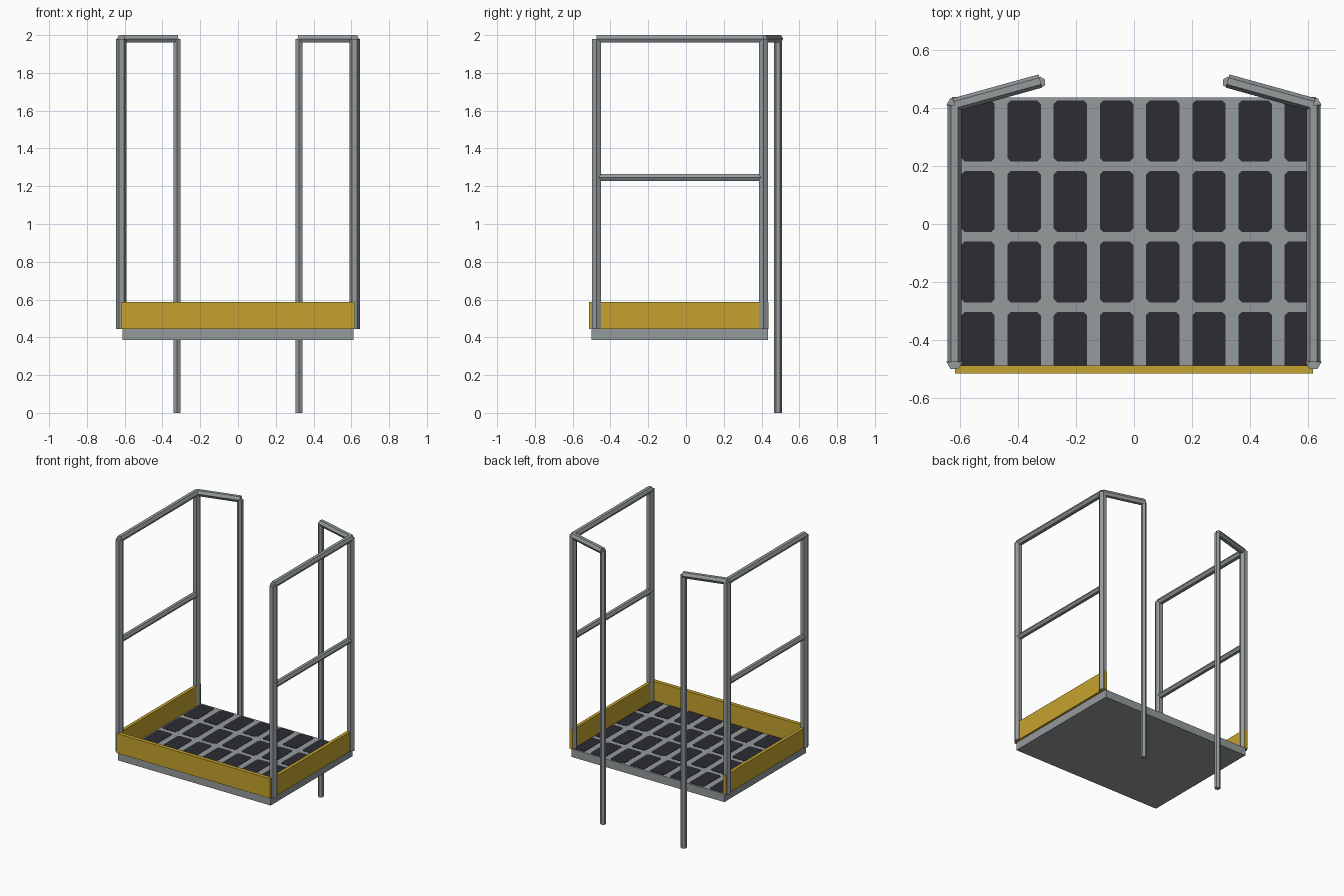
import bpy, bmesh, math
from mathutils import Vector, Matrix

if "Cube" in bpy.data.objects:
    bpy.data.objects.remove(bpy.data.objects["Cube"])


def material(name, rgb):
    m = bpy.data.materials.new(name)
    m.diffuse_color = (*rgb, 1)
    m.use_nodes = True
    m.node_tree.nodes["Principled BSDF"].inputs["Base Color"].default_value = m.diffuse_color
    return m


STEEL = material("grey steel", (0.30, 0.325, 0.335))
YELLOW = material("safety yellow", (0.56, 0.365, 0.026))
DARK = material("dark grating", (0.025, 0.025, 0.034))


def finish(name, bm, mat):
    bmesh.ops.recalc_face_normals(bm, faces=bm.faces)
    me = bpy.data.meshes.new(name)
    bm.to_mesh(me)
    bm.free()
    me.materials.append(mat)
    ob = bpy.data.objects.new(name, me)
    bpy.context.collection.objects.link(ob)
    return ob


def box(name, lo, hi, mat):
    lo, hi = Vector(lo), Vector(hi)
    bm = bmesh.new()
    bmesh.ops.create_cube(bm, size=1, matrix=Matrix.Translation((lo + hi) / 2)
                          @ Matrix.Diagonal((*(hi - lo), 1)))
    return finish(name, bm, mat)


def tube(name, a, b, r, point):
    """Six-sided bar from a to b with one of its corners towards 'point'."""
    a, b = Vector(a), Vector(b)
    axis = (b - a).normalized()
    u = Vector(point)
    u = (u - axis * u.dot(axis)).normalized()
    v = axis.cross(u)
    bm = bmesh.new()
    rings = []
    for p in (a, b):
        rings.append([bm.verts.new(p + r * (math.cos(k * math.pi / 3) * u
                                            + math.sin(k * math.pi / 3) * v))
                      for k in range(6)])
    for k in range(6):
        j = (k + 1) % 6
        bm.faces.new((rings[0][k], rings[0][j], rings[1][j], rings[1][k]))
    bm.faces.new(rings[0])
    bm.faces.new(rings[1])
    return finish(name, bm, STEEL)


# Platform deck
TOP = 0.445
X, Y0, Y1 = 0.612, -0.50, 0.435
box("platform_deck", (-X, Y0, 0.387), (X, Y1, TOP), STEEL)

# Dark grating openings: thin plates with clipped corners
bm = bmesh.new()
c, z = 0.012, TOP + 0.002
for i in range(8):
    for j in range(4):
        cx, cy = -0.537 + 0.159 * i, 0.32 - 0.2425 * j
        x0, x1 = cx - 0.0575, min(cx + 0.0575, X - 0.002)
        y0, y1 = max(cy - 0.105, Y0 + 0.002), cy + 0.105
        pts = [(x0 + c, y0), (x1 - c, y0), (x1, y0 + c), (x1, y1 - c),
               (x1 - c, y1), (x0 + c, y1), (x0, y1 - c), (x0, y0 + c)]
        f = bm.faces.new([bm.verts.new((x, y, z)) for x, y in pts])
        ext = bmesh.ops.extrude_face_region(bm, geom=[f], use_keep_orig=True)
        for v in ext["geom"]:
            if isinstance(v, bmesh.types.BMVert):
                v.co.z = TOP - 0.001
finish("deck_grating", bm, DARK)

# Front toe board
box("front_toe_board", (-0.616, -0.514, TOP), (0.616, -0.486, 0.587), YELLOW)

# Railings and side toe boards, mirrored left and right
PX, PF, PB, RZ = 0.6175, -0.475, 0.41, 1.98
for side, s in (("left", -1), ("right", 1)):
    xs = sorted((s * 0.603, s * 0.627))
    box(side + "_toe_board", (xs[0], -0.488, TOP), (xs[1], 0.437, 0.587), YELLOW)
    for end, y in (("front", PF), ("back", PB)):
        tube(f"{side}_{end}_post", (s * PX, y, TOP), (s * PX, y, RZ), 0.0275, (1, 0, 0))
    tube(side + "_top_rail", (s * PX, PF, RZ), (s * PX, PB, RZ), 0.0235, (1, 0, 0))
    tube(side + "_mid_rail", (s * PX, PF + 0.01, 1.247), (s * PX, PB - 0.01, 1.247),
         0.021, (1, 0, 0))
    # Angled return and long ladder post at the back
    tube(side + "_return_rail", (s * PX, PB, RZ), (s * 0.322, 0.492, RZ), 0.0235, (0, 1, 0))
    tube(side + "_ladder_post", (s * 0.323, 0.487, 0), (s * 0.323, 0.487, RZ),
         0.02, (0, 1, 0))
